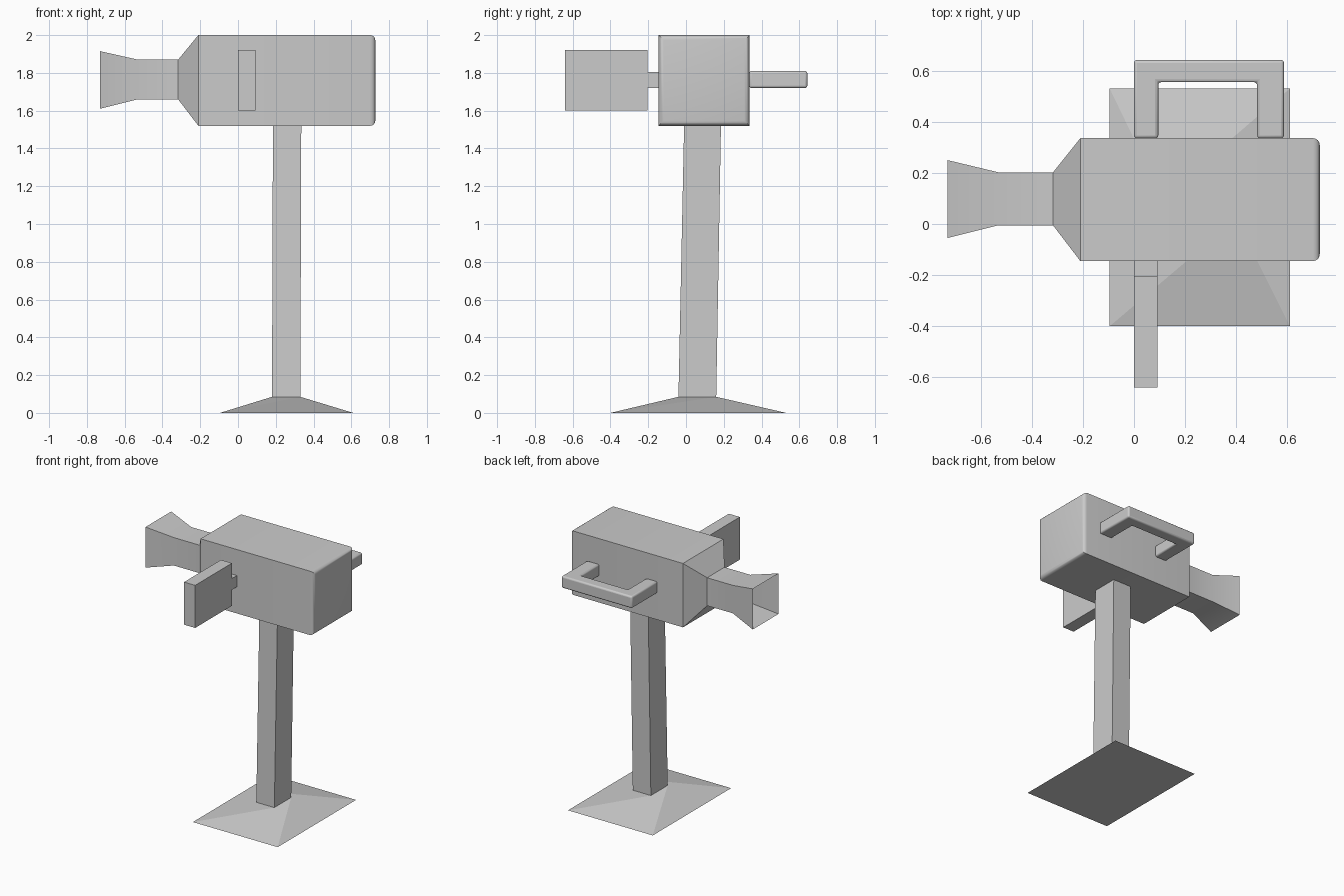
import bpy, bmesh

if "Cube" in bpy.data.objects:
    bpy.data.objects.remove(bpy.data.objects["Cube"])


def finish(bm, name):
    mesh = bpy.data.meshes.new(name)
    bm.to_mesh(mesh)
    bm.free()
    obj = bpy.data.objects.new(name, mesh)
    bpy.context.collection.objects.link(obj)
    return obj


def loft(name, rings, cap_start=True, cap_end=True, twist=0):
    """Bridge matching point rings into one skin; twist offsets the bridge."""
    bm = bmesh.new()
    loops = [[bm.verts.new(p) for p in ring] for ring in rings]
    n = len(loops[0])
    for a, b in zip(loops, loops[1:]):
        for i in range(n):
            j = (i + 1) % n
            bm.faces.new((a[i], a[j], b[(j + twist) % n], b[(i + twist) % n]))
    if cap_start:
        bm.faces.new(loops[0][::-1])
    if cap_end:
        bm.faces.new(loops[-1])
    return bm, loops


def rect_z(x0, x1, y0, y1, z):
    return [(x0, y0, z), (x1, y0, z), (x1, y1, z), (x0, y1, z)]


def rect_x(x, y0, y1, z0, z1):
    return [(x, y0, z0), (x, y1, z0), (x, y1, z1), (x, y0, z1)]


def box(name, x0, x1, y0, y1, z0, z1):
    bm, _ = loft(name, [rect_z(x0, x1, y0, y1, z0), rect_z(x0, x1, y0, y1, z1)])
    return finish(bm, name)


def shade(obj):
    bpy.ops.object.select_all(action='DESELECT')
    bpy.context.view_layer.objects.active = obj
    obj.select_set(True)
    bpy.ops.object.shade_smooth_by_angle(angle=0.6)


# Flared foot with twisted side panels
bm, _ = loft("foot", [rect_z(-0.095, 0.61, -0.40, 0.53, 0),
                      rect_z(0.18, 0.33, -0.04, 0.16, 0.085)],
             cap_end=False, twist=1)
finish(bm, "foot")

# Slightly leaning post
bm, _ = loft("post", [rect_z(0.18, 0.33, -0.04, 0.16, 0.085),
                      rect_z(0.185, 0.335, -0.01, 0.185, 1.52)],
             cap_start=False, cap_end=False)
finish(bm, "post")

# Body, shoulder, neck and open horn in one skin
bm, loops = loft("body", [rect_x(-0.73, -0.055, 0.25, 1.61, 1.915),
                          rect_x(-0.53, -0.005, 0.202, 1.66, 1.87),
                          rect_x(-0.317, -0.005, 0.202, 1.66, 1.87),
                          rect_x(-0.21, -0.145, 0.336, 1.52, 2.0),
                          rect_x(0.727, -0.145, 0.336, 1.52, 2.0)],
                 cap_start=False)
rim = loops[-1]
edges = [bm.edges.get((rim[i], rim[(i + 1) % 4])) for i in range(4)]
bmesh.ops.bevel(bm, geom=edges, offset=0.027, segments=4, profile=0.5,
                affect='EDGES')
shade(finish(bm, "body"))

# Rounded carrying handle on the back
outline = [(0, 0.335), (0.095, 0.335), (0.095, 0.555), (0.482, 0.555),
           (0.482, 0.335), (0.587, 0.335), (0.587, 0.642), (0, 0.642)]
bm, _ = loft("handle", [[(x, y, z) for x, y in outline] for z in (1.72, 1.81)])
handle = finish(bm, "handle")
bevel = handle.modifiers.new("soft_edges", 'BEVEL')
bevel.width = 0.012
bevel.segments = 3
shade(handle)

# Side paddle and its stub on the front
box("paddle_stub", 0, 0.092, -0.205, -0.14, 1.72, 1.805)
box("paddle", 0, 0.092, -0.64, -0.203, 1.60, 1.92)
